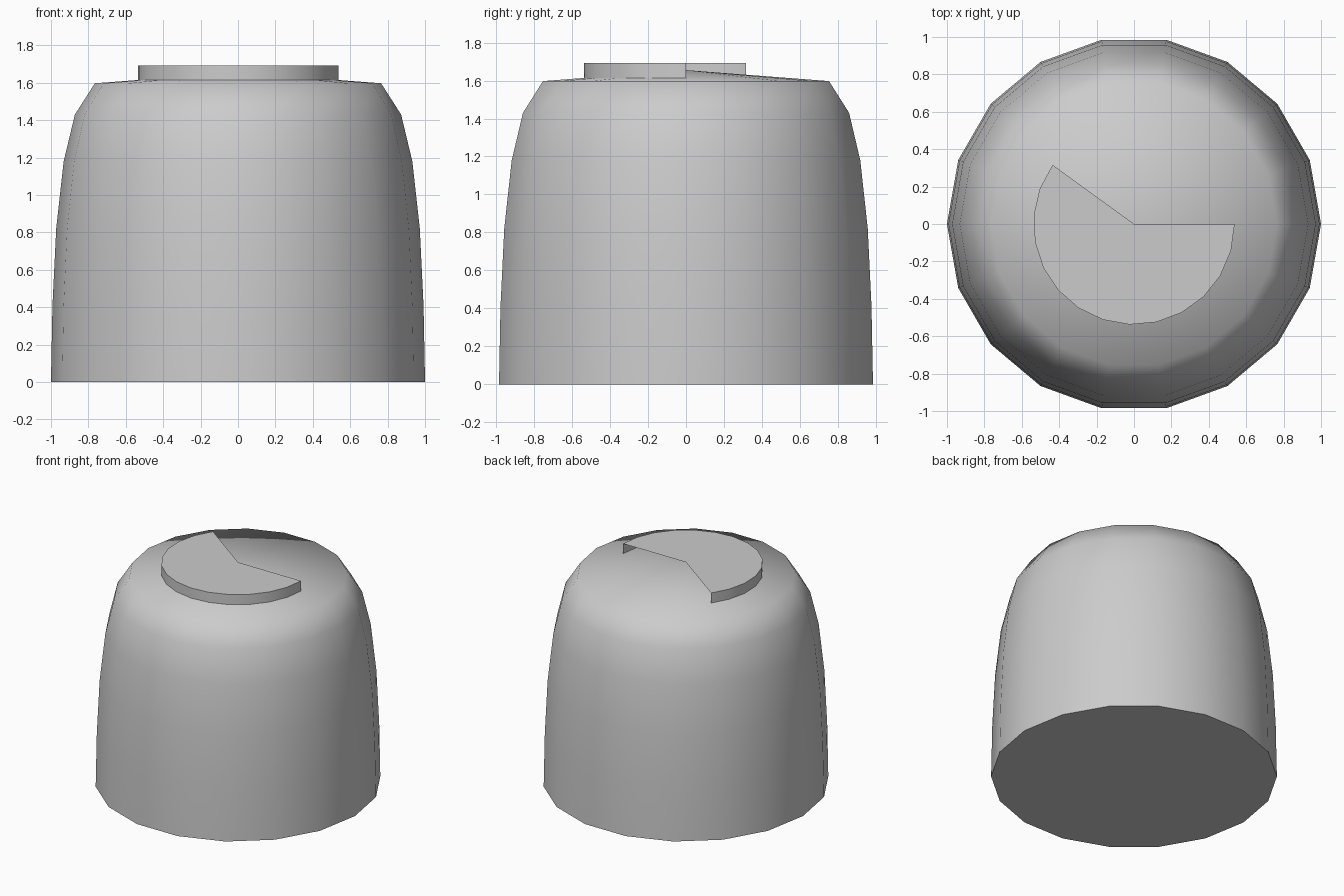
import bpy
import math

if "Cube" in bpy.data.objects:
    bpy.data.objects.remove(bpy.data.objects["Cube"])

grey = bpy.data.materials.new("light_grey")
grey.diffuse_color = (0.6, 0.6, 0.6, 1)
grey.use_nodes = True
grey.node_tree.nodes["Principled BSDF"].inputs["Base Color"].default_value = grey.diffuse_color


def make_object(name, verts, faces, smooth_angle):
    mesh = bpy.data.meshes.new(name)
    mesh.from_pydata(verts, [], faces)
    mesh.materials.append(grey)
    obj = bpy.data.objects.new(name, mesh)
    bpy.context.collection.objects.link(obj)
    bpy.ops.object.select_all(action='DESELECT')
    obj.select_set(True)
    bpy.context.view_layer.objects.active = obj
    bpy.ops.object.shade_smooth_by_angle(angle=math.radians(smooth_angle))
    return obj


def ring(radius, z, angles):
    return [(radius * math.cos(a), radius * math.sin(a), z) for a in angles]


# Domed 18-sided body, closed below, shallow cone on top
SIDES = 18
profile = [(1.0, 0), (0.992, 0.41), (0.972, 0.82), (0.932, 1.18),
           (0.872, 1.43), (0.765, 1.597)]
around = [2 * math.pi * i / SIDES for i in range(SIDES)]
verts, faces = [], [list(reversed(range(SIDES)))]
for radius, z in profile:
    verts += ring(radius, z, around)
for r in range(len(profile) - 1):
    for i in range(SIDES):
        a, b = r * SIDES + i, r * SIDES + (i + 1) % SIDES
        faces.append((a, b, b + SIDES, a + SIDES))
apex = len(verts)
verts.append((0, 0, 1.655))
last = apex - SIDES
faces += [(last + i, last + (i + 1) % SIDES, apex) for i in range(SIDES)]
make_object("domed_body", verts, faces, 65)

# Thin sector plate on top: flat cap with a curved rim, open along the cut
STEPS = 14
arc = [math.radians(144 + 216 * i / STEPS) for i in range(STEPS + 1)]
n = STEPS + 1
verts = ring(0.538, 1.61, arc) + ring(0.538, 1.692, arc) + [(0, 0, 1.692)]
faces = [(i, i + 1, n + i + 1, n + i) for i in range(STEPS)]
faces.append([2 * n] + list(range(n, 2 * n)))
make_object("sector_plate", verts, faces, 30)
